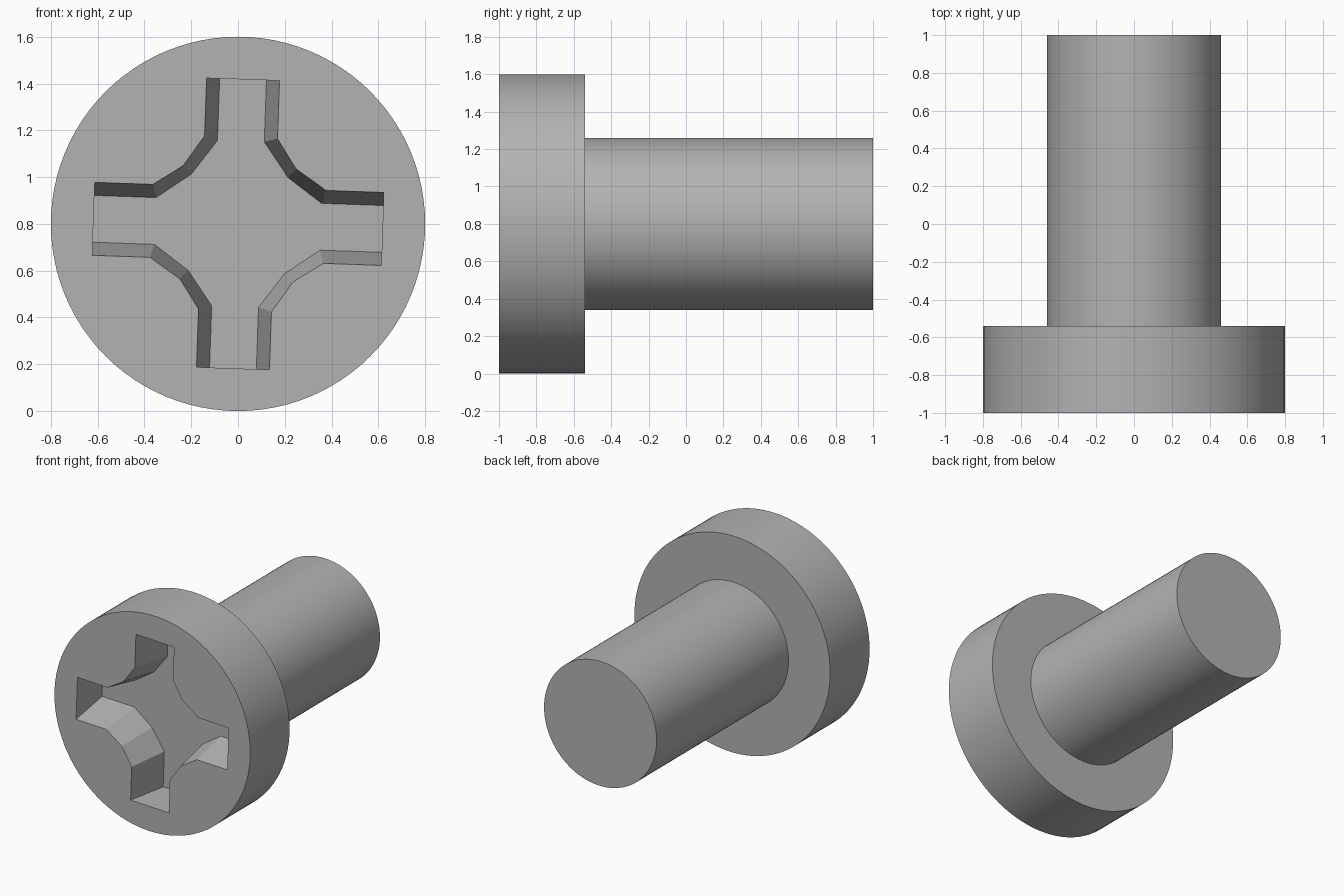
import bpy, bmesh, math
from mathutils import Matrix, Vector

cube = bpy.data.objects.get("Cube")
if cube:
    bpy.data.objects.remove(cube, do_unlink=True)

AXIS_Z, TILT = 0.8, math.radians(2)
HEAD_R, SHANK_R = 0.8, 0.46
FRONT, SHOULDER, BACK = -1.0, -0.54, 1.0
RECESS_DEPTH = 0.3

steel = bpy.data.materials.new("grey_steel")
steel.use_nodes = True
grey = (0.45, 0.45, 0.45, 1)
steel.diffuse_color = grey
steel.node_tree.nodes["Principled BSDF"].inputs["Base Color"].default_value = grey


def make_object(name, bm):
    bmesh.ops.recalc_face_normals(bm, faces=bm.faces)
    mesh = bpy.data.meshes.new(name)
    bm.to_mesh(mesh)
    bm.free()
    mesh.materials.append(steel)
    obj = bpy.data.objects.new(name, mesh)
    bpy.context.collection.objects.link(obj)
    return obj


def ring(bm, radius, y, count=96):
    steps = [math.tau * i / count for i in range(count)]
    return [bm.verts.new((radius * math.cos(a), y, AXIS_Z + radius * math.sin(a)))
            for a in steps]


def bridge(bm, a, b):
    for i in range(len(a)):
        j = (i + 1) % len(a)
        bm.faces.new((a[i], a[j], b[j], b[i]))


def cross_outline(half, elbow, mid, tip=0.618):
    """One quarter of the cross, turned four times about the screw axis."""
    quarter = [(tip, half), (elbow, half), (mid, mid), (half, elbow), (half, tip)]
    return [Matrix.Rotation(k * math.pi / 2 - TILT, 2) @ Vector(p)
            for k in range(4) for p in quarter]


# Screw body: head and shank as one stepped solid
bm = bmesh.new()
rings = [ring(bm, r, y) for r, y in ((HEAD_R, FRONT), (HEAD_R, SHOULDER),
                                     (SHANK_R, SHOULDER), (SHANK_R, BACK))]
for a, b in zip(rings, rings[1:]):
    bridge(bm, a, b)
bm.faces.new(rings[0])
bm.faces.new(rings[-1])
screw = make_object("screw_body", bm)

# Tapered cross recess, extended past the head for a clean cut
bm = bmesh.new()
mouth = cross_outline(0.156, 0.37, 0.242)
floor = cross_outline(0.1, 0.354, 0.206)
loops = []
for t in (-0.2, 1.0):
    loops.append([bm.verts.new((p.x, FRONT + t * RECESS_DEPTH, AXIS_Z + p.y))
                  for p in (m.lerp(f, t) for m, f in zip(mouth, floor))])
bridge(bm, *loops)
for loop in loops:
    bm.faces.new(loop)
cutter = make_object("recess_cutter", bm)
cutter.hide_render = True
cutter.hide_set(True)

cut = screw.modifiers.new("cross_recess", "BOOLEAN")
cut.operation = "DIFFERENCE"
cut.solver = "EXACT"
cut.object = cutter

# Apply the cut, remove the cutter, then smooth the round sides
bpy.context.view_layer.objects.active = screw
screw.select_set(True)
bpy.ops.object.modifier_apply(modifier=cut.name)
bpy.data.objects.remove(cutter, do_unlink=True)
bpy.ops.object.shade_smooth_by_angle(angle=math.radians(20))
